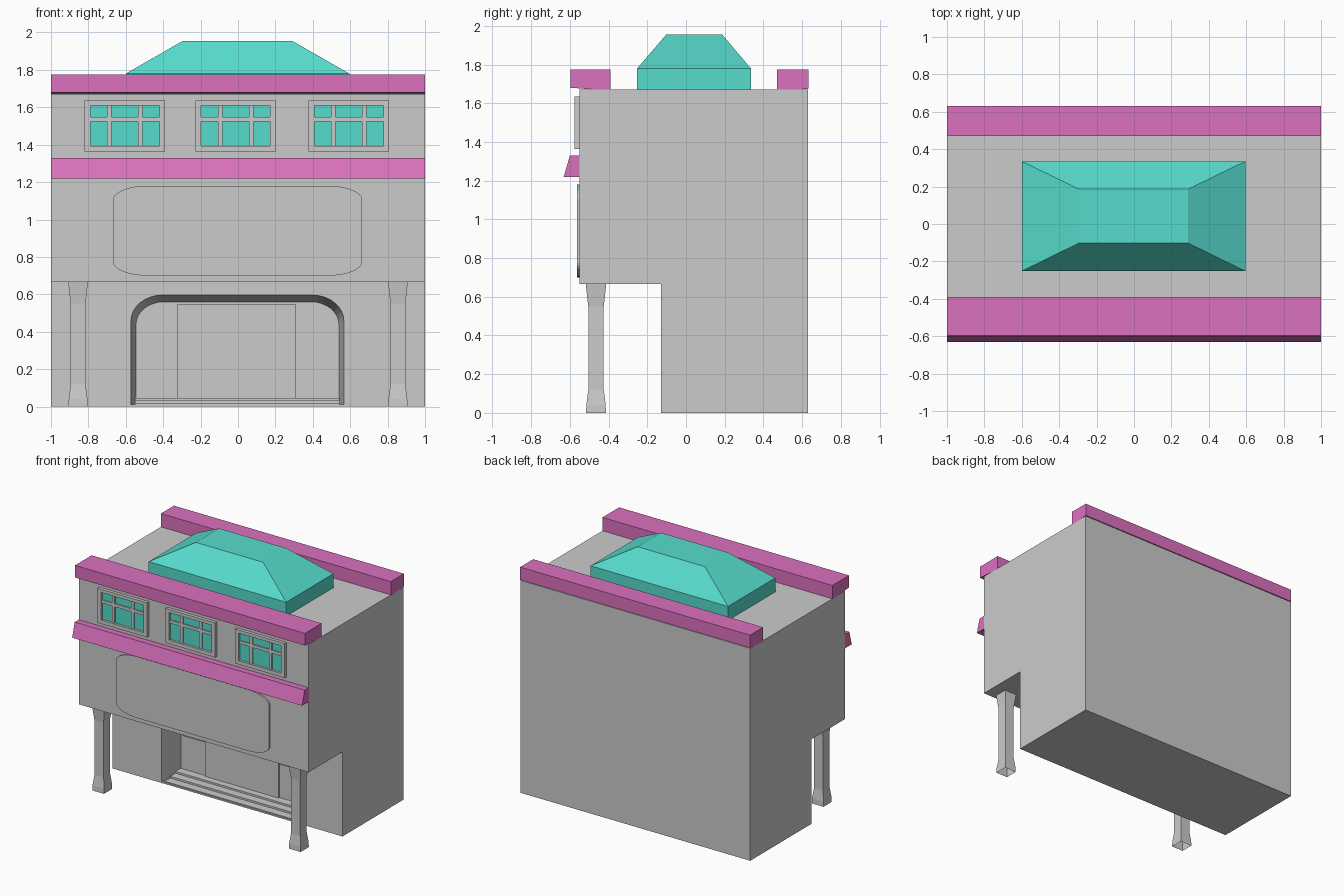
import bpy, bmesh, math

if "Cube" in bpy.data.objects:
    bpy.data.objects.remove(bpy.data.objects["Cube"], do_unlink=True)


def material(name, rgb):
    m = bpy.data.materials.new(name)
    m.use_nodes = True
    m.diffuse_color = (*rgb, 1)
    m.node_tree.nodes["Principled BSDF"].inputs["Base Color"].default_value = (*rgb, 1)
    return m


GREY = material("wall grey", (0.60, 0.60, 0.60))
PINK = material("trim pink", (0.71, 0.165, 0.52))
TEAL = material("roof teal", (0.095, 0.72, 0.61))


def loft(name, rings, mat, cap_start=True):
    """Skin a list of matching point rings into a solid."""
    bm = bmesh.new()
    loops = [[bm.verts.new(p) for p in ring] for ring in rings]
    n = len(loops[0])
    for a, b in zip(loops, loops[1:]):
        for i in range(n):
            j = (i + 1) % n
            bm.faces.new((a[i], a[j], b[j], b[i]))
    if cap_start:
        bm.faces.new(loops[0][::-1])
    bm.faces.new(loops[-1])
    bmesh.ops.recalc_face_normals(bm, faces=bm.faces)
    mesh = bpy.data.meshes.new(name)
    bm.to_mesh(mesh)
    bm.free()
    mesh.materials.append(mat)
    ob = bpy.data.objects.new(name, mesh)
    bpy.context.collection.objects.link(ob)
    return ob


def rect(x0, x1, y0, y1, z):
    return [(x0, y0, z), (x1, y0, z), (x1, y1, z), (x0, y1, z)]


def box(name, x0, x1, y0, y1, z0, z1, mat):
    return loft(name, [rect(x0, x1, y0, y1, z) for z in (z0, z1)], mat)


def beam(name, profile, mat):
    """Extrude a (y, z) profile over the full width."""
    return loft(name, [[(x, y, z) for y, z in profile] for x in (-1, 1)], mat)


def rounded(x0, x1, z0, z1, rx, rz, corners):
    """Outline in (x, z); corners flags: top right, top left, bottom left, bottom right."""
    pts = []
    spots = ((x1, z1, 1, 1), (x0, z1, -1, 1), (x0, z0, -1, -1), (x1, z0, 1, -1))
    for k, (x, z, sx, sz) in enumerate(spots):
        if not corners[k]:
            pts.append((x, z))
            continue
        for i in range(9):
            a = math.pi / 2 * (k + i / 8)
            pts.append((x - sx * rx + rx * math.cos(a), z - sz * rz + rz * math.sin(a)))
    return pts


def plate(name, outline, y0, y1, mat):
    return loft(name, [[(x, y, z) for x, z in outline] for y in (y0, y1)], mat)


# Main building with overhanging upper floors
body = beam("building_body", [(-0.13, 0), (0.63, 0), (0.63, 1.67), (-0.55, 1.67),
                              (-0.55, 0.665), (-0.13, 0.665)], GREY)

# Arched entrance recess, narrowing inwards
TOP = (1, 1, 0, 0)
outer = rounded(-0.573, 0.567, 0.012, 0.597, 0.17, 0.14, TOP)
inner = rounded(-0.545, 0.539, 0.012, 0.56, 0.15, 0.12, TOP)
cutter = loft("entrance_cutter", [[(x, -0.135, z) for x, z in outer],
                                  [(x, 0.07, z) for x, z in inner]], GREY)
cut = body.modifiers.new("entrance", "BOOLEAN")
cut.operation, cut.solver, cut.object = "DIFFERENCE", "EXACT", cutter
cutter.hide_render = True
cutter.hide_set(True)
cutter.hide_viewport = True

# Entrance steps
for i in range(3):
    box(f"entrance_step_{i + 1}", -0.55, 0.544, -0.125 + 0.065 * i, 0.08,
        0.005, 0.018 + 0.014 * i, GREY)

# Door and rounded side windows
box("entrance_door", -0.327, 0.311, 0.058, 0.075, 0.04, 0.545, GREY)
plate("side_window_right", rounded(-0.52, -0.335, 0.31, 0.545, 0.12, 0.1, (0, 1, 0, 0)),
      0.062, 0.075, GREY)
plate("side_window_left", rounded(0.319, 0.514, 0.31, 0.545, 0.12, 0.1, (1, 0, 0, 0)),
      0.062, 0.075, GREY)

# Flared square pillars
for side, x in (("right", -0.855), ("left", 0.855)):
    rings = [rect(x - w, x + w, -0.465 - w, -0.465 + w, z) for z, w in
             ((0, 0.051), (0.04, 0.05), (0.12, 0.04), (0.55, 0.04), (0.666, 0.053))]
    loft(f"pillar_{side}", rings, GREY, cap_start=False)

# Large front panel
plate("front_panel", rounded(-0.668, 0.664, 0.70, 1.18, 0.18, 0.075, (1, 1, 1, 1)),
      -0.563, -0.545, GREY)

# Pink trim
beam("front_cornice", [(-0.597, 1.68), (-0.39, 1.665), (-0.39, 1.775), (-0.597, 1.775)], PINK)
beam("back_cornice", [(0.47, 1.66), (0.632, 1.675), (0.632, 1.775), (0.47, 1.775)], PINK)
beam("middle_ledge", [(-0.632, 1.22), (-0.545, 1.22), (-0.545, 1.33), (-0.6, 1.33)], PINK)

# Hipped roof
loft("roof", [rect(-0.6, 0.595, -0.252, 0.335, 1.66),
              rect(-0.6, 0.595, -0.252, 0.335, 1.78),
              rect(-0.295, 0.29, -0.102, 0.187, 1.955)], TEAL)

# Upper windows: glass, frame and glazing bars
for i, x in enumerate((-0.605, -0.013, 0.593)):
    name = f"window_{i + 1}"
    box(name + "_glass", x - 0.19, x + 0.19, -0.557, -0.548, 1.39, 1.615, TEAL)
    for side, s in (("right", -1), ("left", 1)):
        a, b = sorted((x + s * 0.184, x + s * 0.215))
        box(f"{name}_frame_{side}", a, b, -0.575, -0.545, 1.364, 1.635, GREY)
        c = x + s * 0.083
        box(f"{name}_bar_{side}", c - 0.012, c + 0.012, -0.566, -0.55, 1.39, 1.61, GREY)
    box(name + "_frame_bottom", x - 0.184, x + 0.184, -0.575, -0.545, 1.364, 1.393, GREY)
    box(name + "_frame_top", x - 0.184, x + 0.184, -0.575, -0.545, 1.61, 1.635, GREY)
    box(name + "_crossbar", x - 0.184, x + 0.184, -0.567, -0.55, 1.524, 1.548, GREY)
